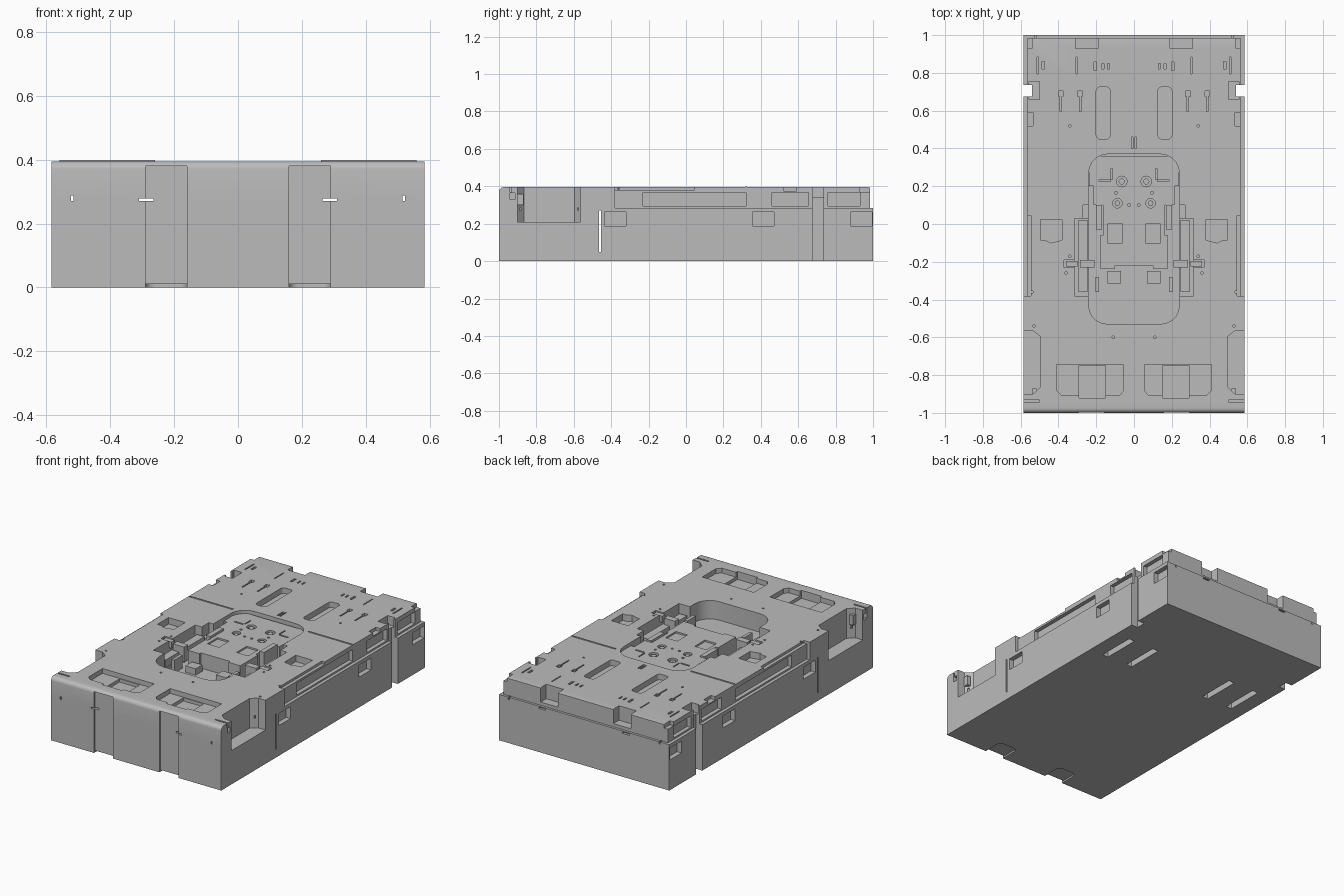
import bpy, bmesh, math

grey = bpy.data.materials.new("plain grey")
grey.diffuse_color = (0.5, 0.5, 0.5, 1)


def rect(x0, x1, y0, y1):
    return [(x0, y0), (x1, y0), (x1, y1), (x0, y1)]


def disc(x, y, r, n=20):
    return [(x + r * math.cos(i * math.tau / n), y + r * math.sin(i * math.tau / n)) for i in range(n)]


def rounded(x0, x1, y0, y1, r, n=5):
    pts = []
    for k, (cx, cy) in enumerate([(x1 - r, y1 - r), (x0 + r, y1 - r), (x0 + r, y0 + r), (x1 - r, y0 + r)]):
        for i in range(n + 1):
            a = (k + i / n) * math.pi / 2
            pts.append((cx + r * math.cos(a), cy + r * math.sin(a)))
    return pts


def build(name, parts, mirror=False, along="z"):
    """Each part is (outline, low, high); outlines are extruded along z or x."""
    bm = bmesh.new()
    for pts, lo, hi in parts:
        for s in ((1, -1) if mirror else (1,)):
            if along == "z":
                a = [bm.verts.new((s * x, y, lo)) for x, y in pts]
                b = [bm.verts.new((s * x, y, hi)) for x, y in pts]
            else:
                a = [bm.verts.new((lo, y, z)) for y, z in pts]
                b = [bm.verts.new((hi, y, z)) for y, z in pts]
            bm.faces.new(a)
            bm.faces.new(b)
            n = len(pts)
            for i in range(n):
                bm.faces.new((a[i], a[(i + 1) % n], b[(i + 1) % n], b[i]))
    bmesh.ops.recalc_face_normals(bm, faces=bm.faces)
    me = bpy.data.meshes.new(name)
    bm.to_mesh(me)
    bm.free()
    me.materials.append(grey)
    ob = bpy.data.objects.new(name, me)
    bpy.context.collection.objects.link(ob)
    return ob


def cut(targets, parts, mirror=True, along="z"):
    tool = build("cutter", parts, mirror, along)
    for ob in targets:
        m = ob.modifiers.new("cut", "BOOLEAN")
        m.operation, m.solver, m.use_self, m.object = "DIFFERENCE", "EXACT", True, tool
        me = bpy.data.meshes.new_from_object(ob.evaluated_get(bpy.context.evaluated_depsgraph_get()))
        ob.modifiers.clear()
        ob.data = me
    bpy.data.objects.remove(tool)


T, W, SEAM = 0.395, 0.585, 0.27

# Lower block and upper shell, the shell with rounded front and back edges
base = build("lower_block", [(rect(-W, W, -1, 1), 0, SEAM)])
r = 0.025
arc = [(r * math.sin(i * math.pi / 10), r * math.cos(i * math.pi / 10)) for i in range(6)]
profile = ([(-1, SEAM)] + [(-1 + r - s, T - r + c) for s, c in reversed(arc)]
           + [(1 - r + s, T - r + c) for s, c in arc] + [(1, SEAM)])
shell = build("upper_shell", [(profile, -W, W)], along="x")

# Corner bays, edge notches and front channels run through both bodies
bay = [(0.6, -0.9), (0.535, -0.9), (0.497, -0.865), (0.497, -0.595), (0.535, -0.565), (0.6, -0.565)]
cut([base, shell], [(bay, 0.21, 0.5)])
cut([base, shell], [(rect(0.54, 0.7, 0.675, 0.735), -0.1, 0.5)])
cut([shell], [(rect(0.5, 0.555, 0.66, 0.755), 0.34, 0.5)])
cut([base], [(rect(0.16, 0.29, -1.1, -0.988), -0.1, 0.5)])
cut([shell], [(rect(0.16, 0.29, -1.1, -0.988), 0.2, 0.38)])

# Underside: front recesses and four slots
cut([base], [(rounded(0.16, 0.29, -1.1, -0.87, 0.03), -0.1, 0.01)])
cut([base], [(rect(x - 0.02, x + 0.02, 0.3, 0.54), -0.1, 0.05) for x in (0.29, 0.47)])

# Side grips, horizontal groove and narrow through slot
cut([base], [(rect(0.555, 0.7, y, y + 0.115), 0.188, 0.262) for y in (-0.435, 0.355, 0.88)])
cut([base], [([(-0.465, 0.05), (-0.455, 0.05), (-0.455, 0.28), (-0.465, 0.28)], -0.7, 0.7)], False, "x")

# Upper shell sides and back: stepped ledge, long panels, notches
cut([shell], [(rect(0.565, 0.7, -0.38, 1.1), 0.285, 0.5)])
cut([shell], [(rect(-0.7, 0.7, 0.985, 1.1), 0.285, 0.5)], False)
cut([shell], [(rect(0.54, 0.7, -0.23, 0.32), 0.295, 0.367),
              (rect(0.54, 0.7, 0.46, 0.655), 0.295, 0.367),
              (rect(0.54, 0.7, 0.76, 0.93), 0.295, 0.367)])
cut([shell], [(rect(0.545, 0.7, -0.38, 0.045), 0.38, 0.5),
              (rect(0.535, 0.7, 0.52, 0.59), 0.375, 0.5),
              (rect(0.19, 0.31, 0.93, 1.1), 0.305, 0.5),
              (rect(0.54, 0.7, 0.93, 1.1), 0.37, 0.5),
              (rect(0.54, 0.7, -0.94, -0.915), 0.33, 0.365),
              (rect(0.5, 0.7, -0.942, -0.932), 0.37, 0.5)])

# Small openings seen from the front
cut([shell], [(rect(0.265, 0.31, -1.1, 1.1), 0.26, 0.279),
              (rect(0.515, 0.523, -1.1, 1.1), 0.26, 0.288)])

# Central well with rounded front end, and side arms
cut([shell], [(rounded(-0.24, 0.24, -0.53, 0.37, 0.1), 0.28, 0.5)], False)
cut([shell], [(rect(0.2, 0.315, -0.38, 0.03), 0.3, 0.5)])
cut([shell], [(rect(0.22, 0.27, 0.0, 0.1), 0.33, 0.5),
              (rect(0.3, 0.37, -0.23, -0.19), 0.36, 0.5)])

# Top pockets: front trays, square bays, long slots
tray = [(0.055, -0.745), (0.41, -0.745), (0.41, -0.88), (0.385, -0.905), (0.075, -0.905), (0.055, -0.88)]
cut([shell], [(tray, 0.365, 0.5)])
cut([shell], [(rect(0.15, 0.29, -0.92, -0.75), 0.345, 0.5),
              ([(0.38, 0.025), (0.495, 0.025), (0.495, -0.085), (0.47, -0.085), (0.44, -0.1), (0.38, -0.085)], 0.355, 0.5),
              (rounded(0.127, 0.2, 0.45, 0.725, 0.02), 0.36, 0.5)])

# Small slots: x, y, width, length
slots = [(0.285, 0.69, 0.026, 0.03), (0.388, 0.69, 0.026, 0.03), (0.285, 0.635, 0.008, 0.08),
         (0.388, 0.635, 0.008, 0.08), (0.51, 0.84, 0.008, 0.09), (0.48, 0.84, 0.014, 0.04),
         (0.305, 0.84, 0.006, 0.09), (0.205, 0.835, 0.014, 0.045), (0.165, 0.835, 0.01, 0.03),
         (0.135, 0.835, 0.01, 0.03), (0.008, 0.43, 0.008, 0.06)]
cut([shell], [(rect(x - w / 2, x + w / 2, y - l / 2, y + l / 2), 0.37, 0.5) for x, y, w, l in slots])
cut([shell], [(disc(x, y, 0.007, 8), 0.38, 0.5) for x, y in
              [(0.1, -0.49), (0.11, -0.6), (0.54, -0.36), (0.34, -0.17), (0.53, -0.54), (0.34, 0.52), (0.36, -0.26)]])

# Raised centre platform inside the well
outline = [(0, -0.22), (0.1, -0.22), (0.1, -0.235), (0.18, -0.235), (0.18, -0.06), (0.165, -0.06),
           (0.165, 0.1), (0.215, 0.1), (0.215, 0.2), (0.238, 0.2), (0.238, 0.33), (0.2, 0.36), (0, 0.36)]
outline += [(-x, y) for x, y in reversed(outline[1:-1])]
platform = build("centre_platform", [(outline, 0.275, 0.375)])
cut([platform], [(disc(0.065, 0.225, 0.028), 0.33, 0.5), (disc(0.088, 0.11, 0.025), 0.33, 0.5),
                 (disc(0.095, 0.165, 0.008, 8), 0.35, 0.5), (disc(0.025, 0.1, 0.008, 8), 0.35, 0.5),
                 (rect(0.125, 0.185, 0.225, 0.235), 0.35, 0.5), (rect(0.115, 0.122, 0.235, 0.295), 0.35, 0.5),
                 (rect(0.06, 0.14, -0.1, 0.0), 0.365, 0.5)])

# Pegs in the platform holes
build("platform_pegs", [(disc(0.065, 0.225, 0.016), 0.32, 0.37), (disc(0.088, 0.11, 0.014), 0.32, 0.37)], True)

# Rails and hinge blocks in the side arms, tabs in front of the platform
build("side_rails", [(rect(0.245, 0.295, -0.36, 0.02), 0.29, 0.345)], True)
build("hinge_blocks", [(rect(0.21, 0.285, -0.23, -0.19), 0.29, 0.385),
                       (rect(0.3, 0.36, -0.225, -0.195), 0.35, 0.39),
                       (rect(0.17, 0.2, -0.03, 0.1), 0.29, 0.385),
                       (rect(0.185, 0.205, -0.36, -0.28), 0.275, 0.36)], True)
build("front_tabs", [(rect(0.07, 0.14, -0.315, -0.25), 0.275, 0.32)], True)

# Thin cross ridge behind the well and hooks in the corner bays
build("cross_ridge", [(rect(0.26, 0.56, 0.318, 0.326), 0.39, 0.399)], True)
build("bay_hooks", [(rect(0.515, 0.54, -0.9, -0.87), 0.3, 0.36)], True)

for ob in bpy.context.collection.objects:
    bpy.ops.object.select_all(action="DESELECT")
    ob.select_set(True)
    bpy.context.view_layer.objects.active = ob
    bpy.ops.object.shade_smooth_by_angle(angle=math.radians(30))
